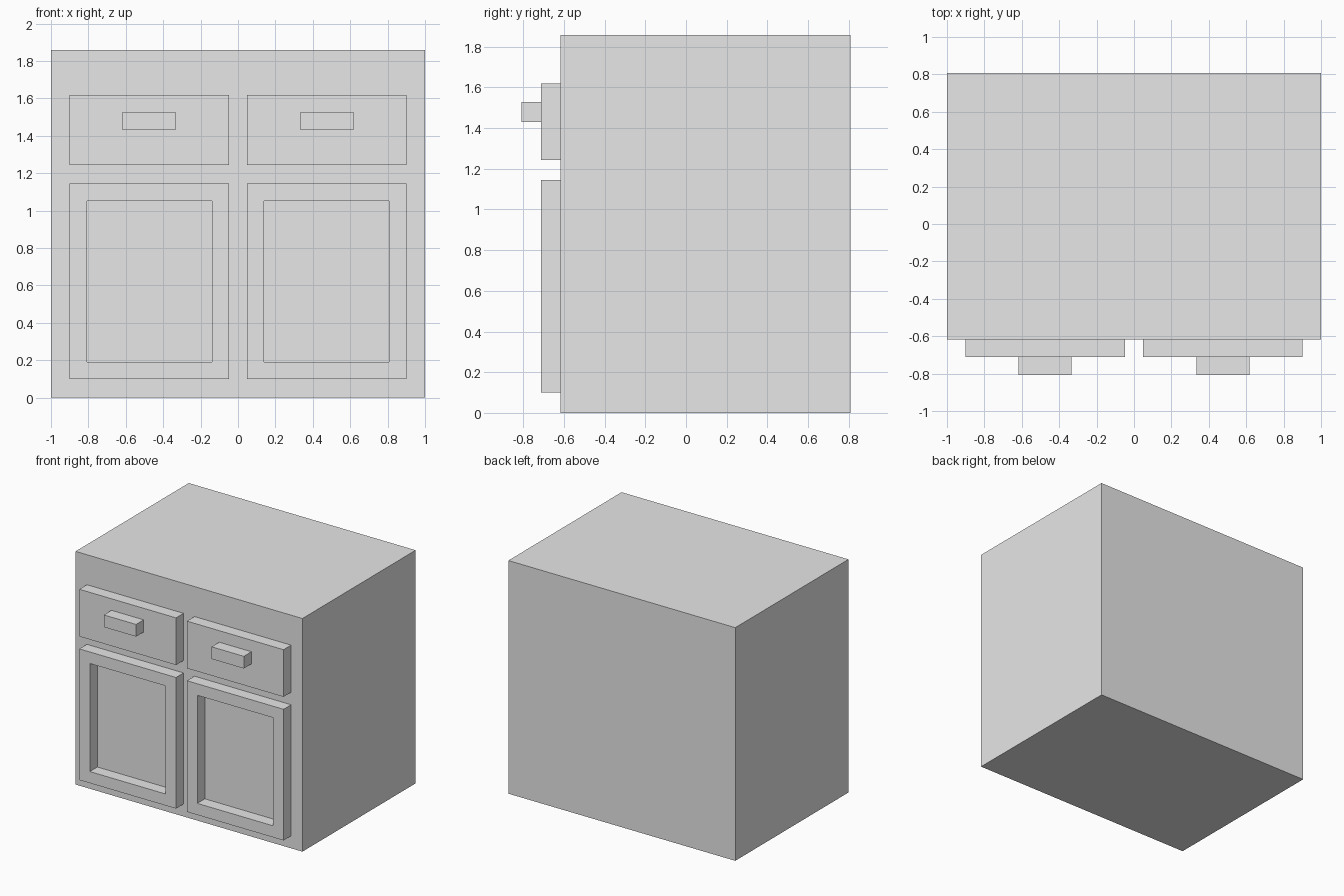
import bpy
import bmesh

# Remove the default cube
cube = bpy.data.objects.get("Cube")
if cube:
    bpy.data.objects.remove(cube, do_unlink=True)

# Single painted finish
paint = bpy.data.materials.new("light_grey_paint")
paint.use_nodes = True
GREY = (0.8, 0.8, 0.8, 1)
paint.diffuse_color = GREY
paint.node_tree.nodes["Principled BSDF"].inputs["Base Color"].default_value = GREY

# Depth planes, back to front
BACK, BODY, PANEL, HANDLE = 0.808, -0.617, -0.712, -0.808


def finish(name, bm):
    bmesh.ops.recalc_face_normals(bm, faces=bm.faces)
    mesh = bpy.data.meshes.new(name)
    bm.to_mesh(mesh)
    bm.free()
    mesh.materials.append(paint)
    obj = bpy.data.objects.new(name, mesh)
    bpy.context.collection.objects.link(obj)
    return obj


def box(name, x, y, z):
    """Box from (min, max) ranges on each axis."""
    bm = bmesh.new()
    bmesh.ops.create_cube(bm, size=1)
    for v in bm.verts:
        v.co = [r[0] if c < 0 else r[1] for c, r in zip(v.co, (x, y, z))]
    return finish(name, bm)


def frame(name, x, y, z, border):
    """Rectangular door frame with an open centre."""
    bm = bmesh.new()
    corners = [(0, 0), (1, 0), (1, 1), (0, 1)]

    def loop(depth, inset):
        xs = (x[0] + inset, x[1] - inset)
        zs = (z[0] + inset, z[1] - inset)
        return [bm.verts.new((xs[i], depth, zs[j])) for i, j in corners]

    # Sweep a square section: front outer, front inner, back inner, back outer
    loops = [loop(y[0], 0), loop(y[0], border), loop(y[1], border), loop(y[1], 0)]
    for a, b in zip(loops, loops[1:] + loops[:1]):
        for i in range(4):
            k = (i + 1) % 4
            bm.faces.new((a[i], a[k], b[k], b[i]))
    return finish(name, bm)


# Cabinet carcass
box("cabinet_body", (-1, 1), (BODY, BACK), (0, 1.858))

# Drawer, handle and framed door on each side
for side, s in (("left", 1), ("right", -1)):
    def span(a, b):
        return tuple(sorted((s * a, s * b)))

    box(side + "_drawer", span(0.048, 0.9), (PANEL, BODY), (1.243, 1.619))
    box(side + "_drawer_handle", span(0.333, 0.617), (HANDLE, PANEL), (1.43, 1.527))
    frame(side + "_door_frame", span(0.048, 0.9), (PANEL, BODY), (0.099, 1.144), 0.092)
